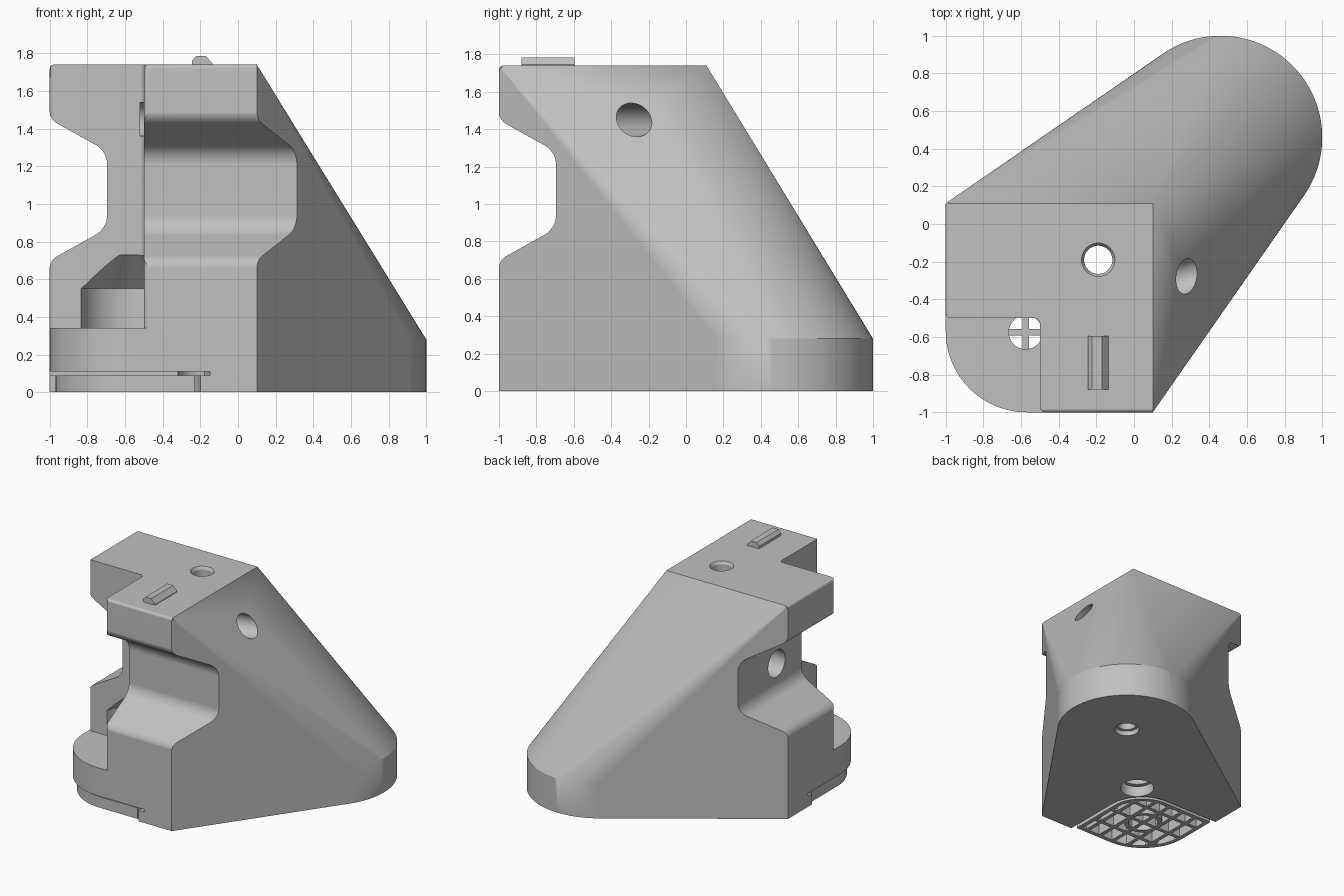
import bpy, bmesh, math
from mathutils import Vector

if "Cube" in bpy.data.objects:
    bpy.data.objects.remove(bpy.data.objects["Cube"], do_unlink=True)

grey = bpy.data.materials.new("plain grey")
grey.use_nodes = True
grey.diffuse_color = (0.53, 0.53, 0.53, 1)
grey.node_tree.nodes["Principled BSDF"].inputs["Base Color"].default_value = grey.diffuse_color


def make(name, bm):
    bmesh.ops.recalc_face_normals(bm, faces=bm.faces)
    mesh = bpy.data.meshes.new(name)
    bm.to_mesh(mesh)
    bm.free()
    mesh.materials.append(grey)
    ob = bpy.data.objects.new(name, mesh)
    bpy.context.collection.objects.link(ob)
    return ob


def rounded(corners, n=8):
    """Outline from (u, v) or (u, v, radius) corners."""
    out = []
    for i, c in enumerate(corners):
        p = Vector(c[:2])
        if len(c) < 3:
            out.append(p)
            continue
        a = (Vector(corners[i - 1][:2]) - p).normalized()
        b = (Vector(corners[(i + 1) % len(corners)][:2]) - p).normalized()
        half, r = a.angle(b) / 2, c[2]
        mid = p + (a + b).normalized() * r / math.sin(half)
        va, vb = p + a * r / math.tan(half) - mid, p + b * r / math.tan(half) - mid
        out += [mid + va.lerp(vb, k / n).normalized() * r for k in range(n + 1)]
    return out


def prism(name, outline, lo, hi, axis="z"):
    place = {"x": lambda u, v, w: (w, u, v), "y": lambda u, v, w: (u, w, v),
             "z": lambda u, v, w: (u, v, w)}[axis]
    bm = bmesh.new()
    face = bm.faces.new([bm.verts.new(place(p[0], p[1], lo)) for p in outline])
    ext = bmesh.ops.extrude_face_region(bm, geom=[face])["geom"]
    bmesh.ops.translate(bm, vec=place(0, 0, hi - lo),
                        verts=[e for e in ext if isinstance(e, bmesh.types.BMVert)])
    return make(name, bm)


def box(name, x0, x1, y0, y1, z0, z1):
    return prism(name, [(x0, y0), (x1, y0), (x1, y1), (x0, y1)], z0, z1)


def rod(name, start, end, r0, r1=None):
    a, b = Vector(start), Vector(end)
    bm = bmesh.new()
    bmesh.ops.create_cone(bm, cap_ends=True, segments=48, radius1=r0,
                          radius2=r0 if r1 is None else r1, depth=(b - a).length)
    turn = (b - a).to_track_quat("Z", "Y").to_matrix().to_4x4()
    turn.translation = (a + b) / 2
    bmesh.ops.transform(bm, matrix=turn, verts=bm.verts)
    return make(name, bm)


def cut(ob, *cutters):
    for c in cutters:
        c.hide_render = True
        m = ob.modifiers.new("cut", "BOOLEAN")
        m.operation, m.solver, m.object = "DIFFERENCE", "EXACT", c
        bpy.context.view_layer.objects.active = ob
        bpy.ops.object.modifier_apply(modifier=m.name)
        bpy.data.objects.remove(c, do_unlink=True)
    return ob


def smooth(ob):
    bpy.ops.object.select_all(action="DESELECT")
    ob.select_set(True)
    bpy.context.view_layer.objects.active = ob
    bpy.ops.object.shade_smooth_by_angle(angle=math.radians(30))
    ob.modifiers.new("even shading", "WEIGHTED_NORMAL").keep_sharp = True


# Body: hull of a tall block with one round corner and a low round foot
TOP = 1.74
block = rounded([(-1, -1, 0.43), (0.1, -1), (0.1, 0.11), (-1, 0.11)], 20)
bm = bmesh.new()
for p in block:
    for z in (0, TOP):
        bm.verts.new((p.x, p.y, z))
for i in range(96):
    t = math.tau * i / 96
    for z in (0, 0.28):
        bm.verts.new((0.46 + 0.54 * math.cos(t), 0.46 + 0.54 * math.sin(t), z))
hull = bmesh.ops.convex_hull(bm, input=bm.verts)
bmesh.ops.delete(bm, geom=list({v for v in hull["geom_interior"] + hull["geom_unused"]
                                if isinstance(v, bmesh.types.BMVert)}), context="VERTS")
bmesh.ops.dissolve_limit(bm, angle_limit=0.005, verts=bm.verts, edges=bm.edges)
rim = [e for e in bm.edges if all(v.co.z > 1.7 for v in e.verts)
       and any(all(v.co[k] < -0.999 for v in e.verts) for k in (0, 1))]
bmesh.ops.bevel(bm, geom=rim, offset=0.02, segments=3, profile=0.5, affect="EDGES")
body = make("body", bm)

# Side notches, open corner and the foot recess
OUT = -1.001
notch = rounded([(-1.2, 1.6), (OUT, 1.6), (OUT, 1.45, 0.08), (-0.695, 1.28, 0.12),
                 (-0.695, 0.87, 0.12), (OUT, 0.7, 0.08), (OUT, 0.5), (-1.2, 0.5)])
corner = rounded([(-1.2, -1.2), (-0.3, -1.2), (-0.3, OUT), (-0.5, OUT, 0.03),
                  (-0.5, -0.5, 0.03), (OUT, -0.5, 0.03), (OUT, -0.3), (-1.2, -0.3)])


def recess(edge, z0, z1):
    return prism("recess", rounded([(-1.2, -1.2), (edge, -1.2), (edge, edge, 0.3),
                                    (-1.2, edge)]), z0, z1)


cut(body,
    prism("front_notch", notch, -1.3, 1.3, "x"),
    prism("side_notch", notch, -1.3, 1.3, "y"),
    prism("corner_cut", corner, 0.34, 2),
    recess(-0.2, -0.1, 0.1), recess(-0.15, 0.09, 0.11))

# Pocket with a cone roof above the foot, and the drain hole
C = -0.575
cut(body,
    rod("pocket", (C, C, 0.34), (C, C, 0.55), 0.27),
    rod("pocket_roof", (C, C, 0.549), (C, C, 0.73), 0.27, 0.09),
    rod("drain", (C, C, 0), (C, C, 0.5), 0.09))

# Screw and cable holes
H = -0.19
cut(body,
    rod("top_hole", (H, H, 0.1), (H, H, 2), 0.075),
    rod("top_sink", (H, H, 1.71), (H, H, 1.75), 0.07, 0.095),
    rod("bottom_hole", (H, H, -0.1), (H, H, 0.3), 0.13),
    rod("side_hole", (-0.9, -0.18, 1.08), (H, -0.18, 1.08), 0.11),
    rod("slope_hole", (-0.52, -0.506, 1.45), (0.7, -0.157, 1.45), 0.09),
    rod("foot_hole", (0.46, 0.46, -0.1), (0.46, 0.46, 0.04), 0.095),
    rod("foot_hole_deep", (0.46, 0.46, 0), (0.46, 0.46, 0.2), 0.07))
smooth(body)


# Grille under the round corner
def grille_outline(inset):
    lo, hi = -0.97 + inset, -0.23 - inset
    return rounded([(lo, lo, 0.4 - inset), (hi, lo), (hi, hi, 0.27 - inset), (lo, hi)], 16)


openings = prism("openings", grille_outline(0.035), -0.1, 0.2)
for k in range(-2, 3):
    x = C + 0.13 * k
    cut(openings, box("slat", x - 0.016, x + 0.016, -1.2, 0, -0.2, 0.3))
for y in (C - 0.2, C, C + 0.2):
    cut(openings, box("cross_bar", -1.2, 0, y - 0.016, y + 0.016, -0.2, 0.3))
ring = cut(rod("ring", (C, C, -0.2), (C, C, 0.3), 0.15),
           rod("ring_bore", (C, C, -0.3), (C, C, 0.4), 0.115))
cut(openings, ring)
grille = cut(prism("foot_grille", grille_outline(0), 0, 0.09), openings)
smooth(grille)

# Small key rail on the top
prism("top_key", [(-0.245, 1.73), (-0.245, 1.76), (-0.222, 1.785), (-0.17, 1.785),
                  (-0.135, 1.745), (-0.135, 1.73)], -0.88, -0.595, "y")
